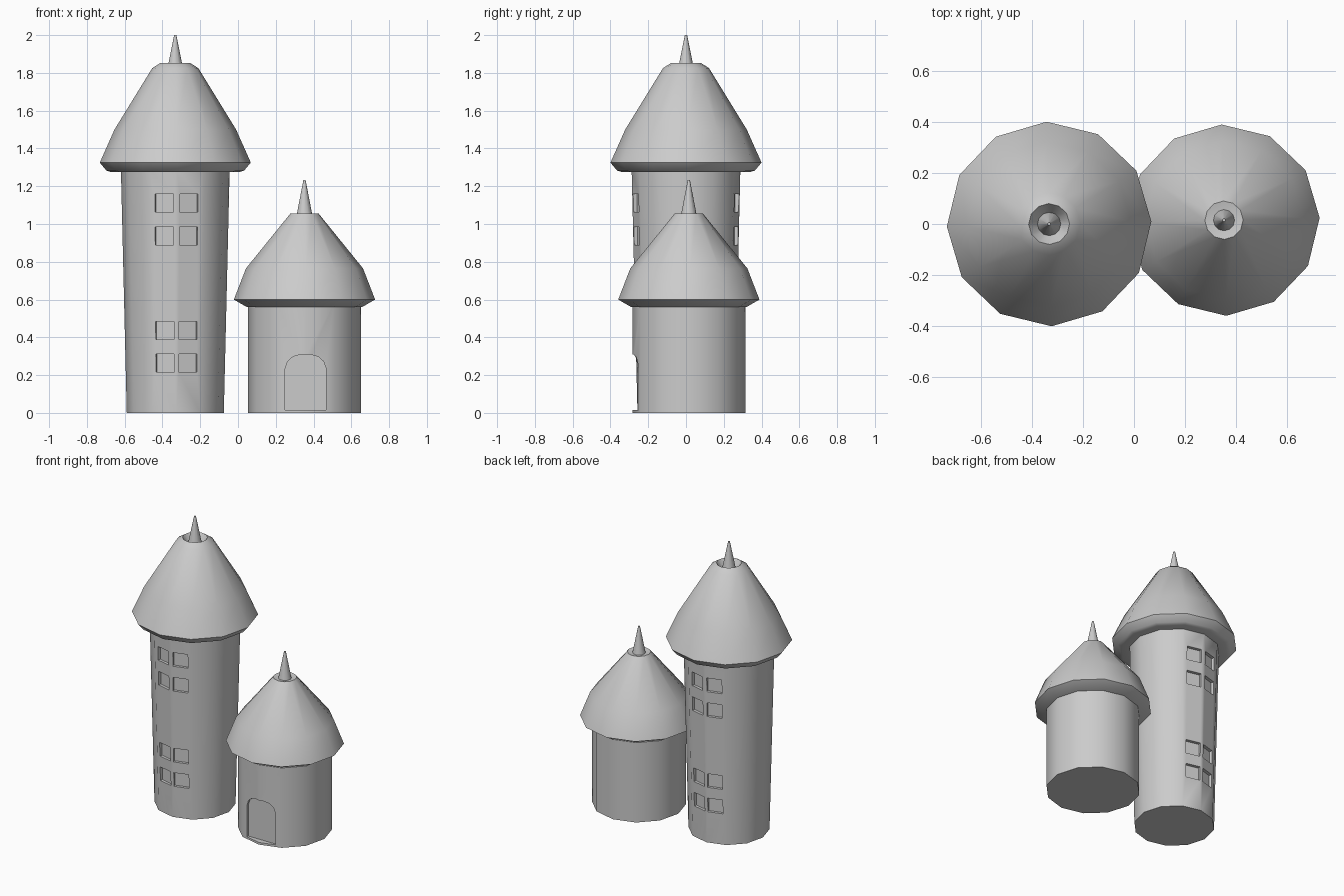
import bpy, bmesh, math
from mathutils import Matrix, Vector

if "Cube" in bpy.data.objects:
    bpy.data.objects.remove(bpy.data.objects["Cube"])

SIDES = 12
TWIST = math.radians(1.4)


def finish(name, bm, smooth=True):
    bmesh.ops.recalc_face_normals(bm, faces=bm.faces)
    me = bpy.data.meshes.new(name)
    bm.to_mesh(me)
    bm.free()
    ob = bpy.data.objects.new(name, me)
    bpy.context.collection.objects.link(ob)
    if smooth:
        shade(ob)
    return ob


def shade(ob):
    bpy.ops.object.select_all(action='DESELECT')
    ob.select_set(True)
    bpy.context.view_layer.objects.active = ob
    bpy.ops.object.shade_smooth_by_angle(angle=math.radians(35))


def lathe(name, profile, cx, cy, smooth=True):
    """Twelve-sided solid from (radius, z) rings, capped at both ends."""
    bm = bmesh.new()
    rings = []
    for r, z in profile:
        rings.append([bm.verts.new((cx + r * math.cos(TWIST + i * math.tau / SIDES),
                                    cy + r * math.sin(TWIST + i * math.tau / SIDES), z))
                      for i in range(SIDES)])
    for a, b in zip(rings, rings[1:]):
        for i in range(SIDES):
            j = (i + 1) % SIDES
            bm.faces.new((a[i], a[j], b[j], b[i]))
    bm.faces.new(rings[0])
    bm.faces.new(rings[-1])
    return finish(name, bm, smooth)


def carve(ob, cutter):
    """Cut the recesses out, then shade the result."""
    mod = ob.modifiers.new("recess", 'BOOLEAN')
    mod.operation = 'DIFFERENCE'
    mod.solver = 'EXACT'
    mod.object = cutter
    bpy.ops.object.select_all(action='DESELECT')
    bpy.context.view_layer.objects.active = ob
    ob.select_set(True)
    bpy.ops.object.modifier_apply(modifier=mod.name)
    bpy.data.objects.remove(cutter)
    shade(ob)


# Tall tower: slightly flared shaft, bell roof with sunken top, spire
TX, TY = -0.332, 0.0
R0, R1, H = 0.257, 0.288, 1.29
shaft = lathe("tall_tower_wall", [(R0, 0), (R1, H)], TX, TY, False)
lathe("tall_tower_roof", [(0.27, 1.275), (0.34, 1.275), (0.365, 1.283), (0.4, 1.325),
                          (0.322, 1.5), (0.122, 1.825), (0.08, 1.852), (0.045, 1.80)], TX, TY)
lathe("tall_tower_spire", [(0.048, 1.79), (0.006, 2.0)], TX, TY)

# Windows: recesses on two front and two back faces, in two pairs of rows
bm = bmesh.new()
for z in (0.265, 0.437, 0.937, 1.112):
    apothem = (R0 + (R1 - R0) * z / H) * math.cos(math.pi / SIDES)
    for deg, shift in ((255, 0.006), (285, -0.006), (75, 0.006), (105, -0.006)):
        ang = math.radians(deg) + TWIST
        m = (Matrix.Translation((TX, TY, z)) @ Matrix.Rotation(ang, 4, 'Z')
             @ Matrix.Translation((apothem + 0.03, shift, 0))
             @ Matrix.Diagonal((0.1, 0.1, 0.096, 1)))
        bmesh.ops.create_cube(bm, size=1, matrix=m)
carve(shaft, finish("window_cutter", bm, False))

# Small tower: straight drum, flared roof, spire
SX, SY = 0.352, 0.015
drum = lathe("small_tower_wall", [(0.299, 0), (0.299, 0.58)], SX, SY, False)
lathe("small_tower_roof", [(0.28, 0.56), (0.305, 0.56), (0.374, 0.6), (0.31, 0.765),
                           (0.075, 1.055), (0.04, 1.048)], SX, SY)
lathe("small_tower_spire", [(0.043, 1.04), (0.006, 1.232)], SX, SY)

# Arched doorway recess
DX, W = 0.358, 0.108
outline = [(-W, 0.015), (W, 0.015), (W, 0.235), (0.095, 0.272), (0.068, 0.297), (0.03, 0.308),
           (-0.03, 0.308), (-0.068, 0.297), (-0.095, 0.272), (-W, 0.235)]
bm = bmesh.new()
door = bm.faces.new([bm.verts.new((DX + x, -0.243, z)) for x, z in outline])
ext = bmesh.ops.extrude_face_region(bm, geom=[door], use_keep_orig=True)
bmesh.ops.translate(bm, vec=Vector((0, -0.15, 0)),
                    verts=[v for v in ext["geom"] if isinstance(v, bmesh.types.BMVert)])
carve(drum, finish("door_cutter", bm, False))
